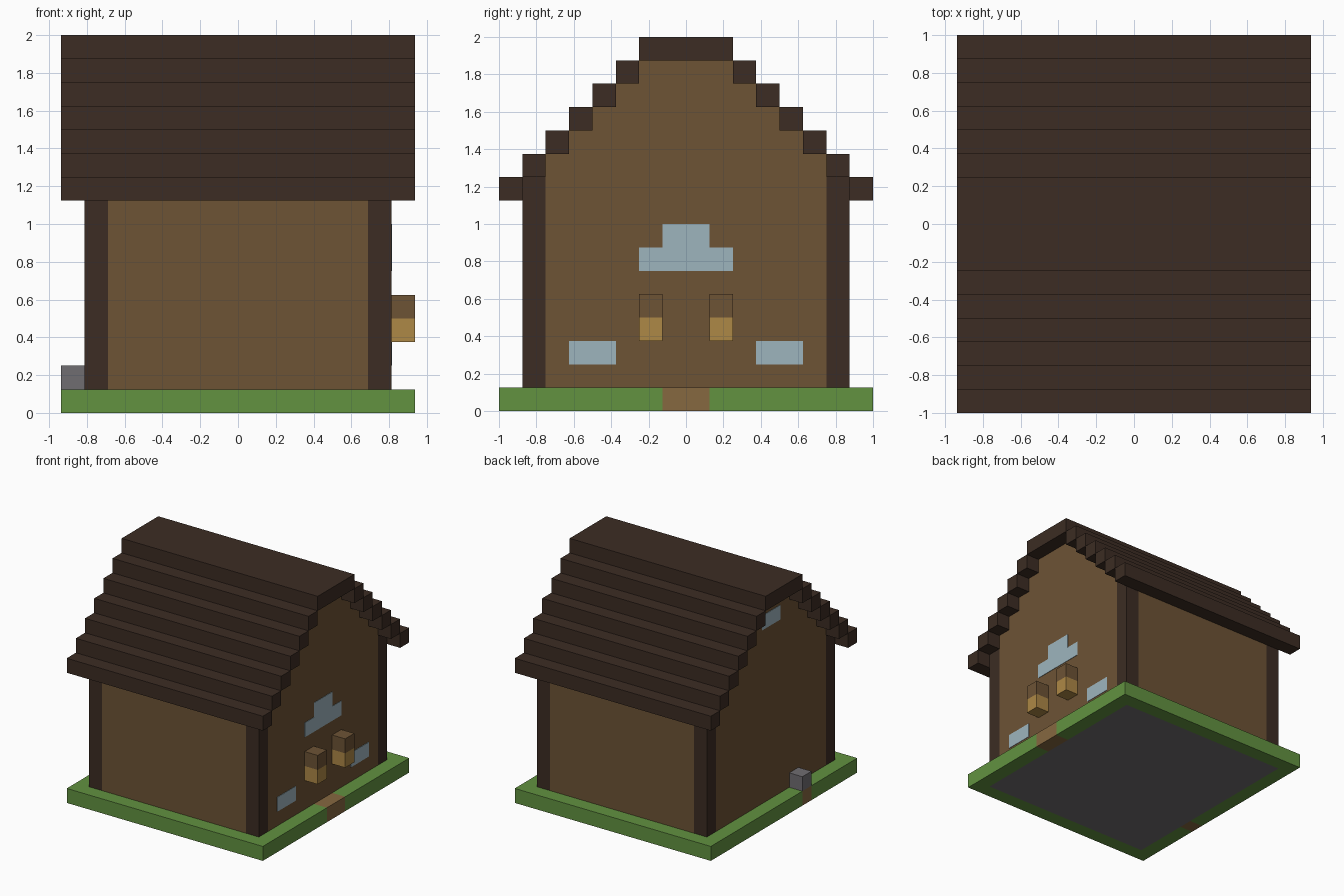
import bpy
import bmesh

CELL = 0.125  # everything sits on a block grid of this size

cube = bpy.data.objects.get("Cube")
if cube:
    bpy.data.objects.remove(cube, do_unlink=True)


def linear(v):
    v /= 255
    return v / 12.92 if v <= 0.04045 else ((v + 0.055) / 1.055) ** 2.4


def make_material(name, *rgb):
    colour = [linear(v) for v in rgb] + [1.0]
    mat = bpy.data.materials.new(name)
    mat.use_nodes = True
    mat.diffuse_color = colour
    node = mat.node_tree.nodes["Principled BSDF"]
    node.inputs["Base Color"].default_value = colour
    node.inputs["Roughness"].default_value = 0.9
    return mat


ROOF = make_material("dark timber", 60, 44, 35)
WALL = make_material("brown planks", 109, 83, 53)
GRASS = make_material("grass green", 98, 146, 64)
DIRT = make_material("dirt brown", 134, 104, 64)
STONE = make_material("stone grey", 112, 109, 113)
GLASS = make_material("pale blue glass", 158, 181, 190)
GLOW = make_material("lantern amber", 174, 136, 70)


def prism(name, profile, x0, x1, mat):
    """Extrude a (y, z) outline, in cells, from x0 to x1."""
    bm = bmesh.new()
    face = bm.faces.new([bm.verts.new((x0 * CELL, y * CELL, z * CELL)) for y, z in profile])
    extruded = bmesh.ops.extrude_face_region(bm, geom=[face], use_keep_orig=True)
    moved = [g for g in extruded["geom"] if isinstance(g, bmesh.types.BMVert)]
    bmesh.ops.translate(bm, verts=moved, vec=((x1 - x0) * CELL, 0, 0))
    bmesh.ops.recalc_face_normals(bm, faces=bm.faces)
    mesh = bpy.data.meshes.new(name)
    bm.to_mesh(mesh)
    bm.free()
    mesh.materials.append(mat)
    obj = bpy.data.objects.new(name, mesh)
    bpy.context.collection.objects.link(obj)
    return obj


def box(name, x0, x1, y0, y1, z0, z1, mat):
    return prism(name, [(y0, z0), (y1, z0), (y1, z1), (y0, z1)], x0, x1, mat)


def mirrored(half):
    """Complete a half outline by reflecting it in y."""
    return half + [(-y, z) for y, z in reversed(half)]


OUT, IN = 7.5, 6.5   # ends of the roof and lawn, and of the house, along x
SIDES = ((1, "back"), (-1, "front"))

# Ground: stone floor, lawn border, path and a dirt block under the step
box("floor", -IN, IN, -7, 7, 0, 1, STONE)
for s, side in SIDES:
    box(side + "_lawn", -OUT, OUT, *sorted((s * 7, s * 8)), 0, 1, GRASS)
    box(side + "_path_lawn", IN, OUT, *sorted((s, s * 7)), 0, 1, GRASS)
box("path", IN, OUT, -1, 1, 0, 1, DIRT)
box("step_lawn_front", -OUT, -IN, -7, -3, 0, 1, GRASS)
box("step_dirt", -OUT, -IN, -3, -2, 0, 1, DIRT)
box("step_lawn_back", -OUT, -IN, -2, 7, 0, 1, GRASS)
box("stone_step", -OUT, -IN, -3, -2, 1, 2, STONE)

# House body with stepped gables
half = [(6, 1)]
for i in range(5):
    half += [(6 - i, 11 + i), (5 - i, 11 + i)]
half.pop()
prism("gable_body", mirrored(half), -IN, IN, WALL)

# Long walls between corner posts
for s, side in SIDES:
    y0, y1 = sorted((s * 6, s * 7))
    box(side + "_wall", -5.5, 5.5, y0, y1, 1, 10, WALL)
    box(side + "_left_post", 5.5, IN, y0, y1, 1, 10, ROOF)
    box(side + "_right_post", -IN, -5.5, y0, y1, 1, 10, ROOF)

# Stepped roof: one beam per step, with a wide ridge
for s, side in SIDES:
    for i in range(6):
        y0, y1 = sorted((s * (7 - i), s * (8 - i)))
        box(f"{side}_roof_beam_{i + 1}", -OUT, OUT, y0, y1, 9 + i, 10 + i, ROOF)
box("roof_ridge", -OUT, OUT, -2, 2, 15, 16, ROOF)

# Windows as thin plates on the gables
SKIN = 0.03
prism("upper_window", mirrored([(2, 6), (2, 7), (1, 7), (1, 8)]), IN, IN + SKIN, GLASS)
box("attic_window", -IN - SKIN, -IN, -1, 1, 13, 14, GLASS)
for s, side in SIDES:
    box(side + "_lower_window", IN, IN + SKIN, *sorted((s * 3, s * 5)), 2, 3, GLASS)

# Wall lanterns: amber below, plank cap above
for s, side in SIDES:
    y0, y1 = sorted((s, s * 2))
    box(side + "_lantern_light", IN, OUT, y0, y1, 3, 4, GLOW)
    box(side + "_lantern_cap", IN, OUT, y0, y1, 4, 5, WALL)
